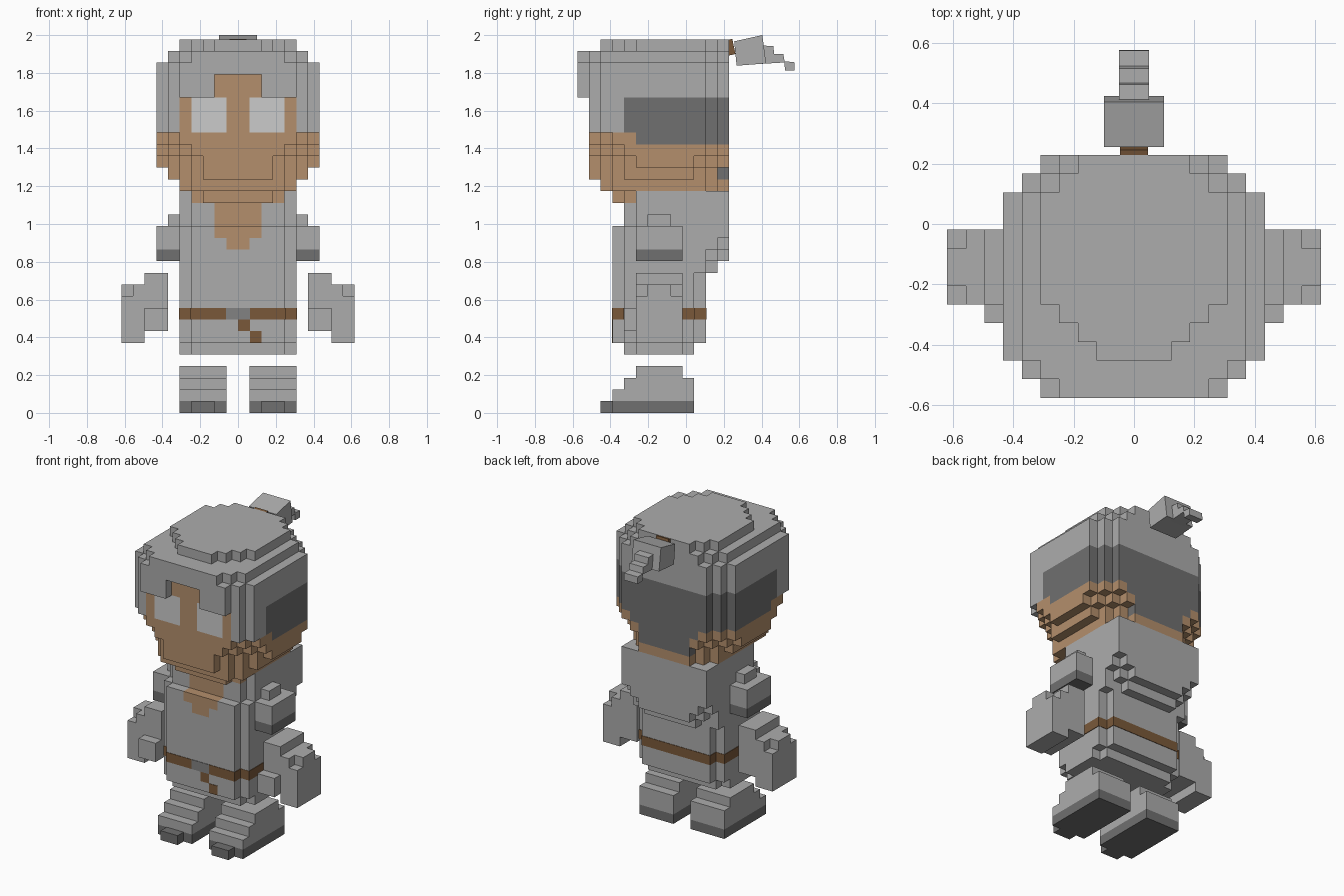
import bpy, bmesh
from mathutils import Vector

if "Cube" in bpy.data.objects:
    bpy.data.objects.remove(bpy.data.objects["Cube"])

V = 0.0618          # block size
Y0 = -0.575         # front of the first block row


def srgb(*c):
    return [((v / 255 + 0.055) / 1.055) ** 2.4 for v in c] + [1.0]


MATS = {}
for name, col in {
    "light_grey": srgb(172, 172, 172), "dark_grey": srgb(112, 112, 112),
    "skin": srgb(180, 143, 108), "eye_white": srgb(203, 203, 203),
    "leather": srgb(122, 89, 58), "buckle_grey": srgb(130, 130, 130),
}.items():
    MATS[name] = bpy.data.materials.new(name)
    MATS[name].diffuse_color = col
NAMES = list(MATS)


def finish(name, bm):
    me = bpy.data.meshes.new(name)
    bm.to_mesh(me)
    bm.free()
    for m in MATS.values():
        me.materials.append(m)
    ob = bpy.data.objects.new(name, me)
    bpy.context.collection.objects.link(ob)
    return ob


def blocks(name, cells, grow=1.0):
    """Mesh of the outer faces of {(i, j, k): colour} blocks."""
    bm = bmesh.new()
    verts = {}
    mid = Y0 + 7 * V

    def vert(p):
        if p not in verts:
            y = mid + (Y0 + p[1] * V - mid) * grow
            verts[p] = bm.verts.new((p[0] * V * grow, y, p[2] * V))
        return verts[p]

    for c, col in cells.items():
        for ax in range(3):
            for s in (0, 1):
                n = list(c)
                n[ax] += 2 * s - 1
                if tuple(n) in cells:
                    continue
                ring = []
                for u, w in ((0, 0), (1, 0), (1, 1), (0, 1)):
                    p = list(c)
                    p[ax] += s
                    p[(ax + 1) % 3] += u
                    p[(ax + 2) % 3] += w
                    ring.append(vert(tuple(p)))
                f = bm.faces.new(ring if s else ring[::-1])
                f.material_index = NAMES.index(col)
    return finish(name, bm)


def mirrored(rule, na, nj, nk):
    """Blocks on both sides of x = 0; rule gives a colour or None."""
    cells = {}
    for a in range(*na):
        for j in range(*nj):
            for k in range(*nk):
                col = rule(a, j, k)
                if col:
                    cells[a, j, k] = cells[-1 - a, j, k] = col
    return cells


# Head: per layer half width, first row, last row, front and back corner cut
HEAD = {18: (4, 3, 7, 4, 0), 19: (5, 2, 13, 3, 2), 20: (6, 1, 13, 4, 3),
        21: (7, 1, 13, 5, 3), 22: (7, 1, 13, 4, 2), 23: (7, 1, 13, 3, 2),
        30: (6, 0, 13, 2, 2), 31: (5, 2, 13, 5, 2)}


def head(a, j, k):
    w, j0, j1, f, b = HEAD.get(k, (7, 0 if k >= 27 else 1, 13, 2, 2))
    if not j0 <= j < j1 or a >= w - max(0, f - j) - max(0, b - 12 + j):
        return None
    if k >= 27:                              # hair and fringe
        if k < 29 and a < 2 and j < 2:
            return "skin" if j else None
        return "light_grey"
    if k >= 24:                              # eyes, temples, shaved sides
        if a < 5 and j < 3:
            return "eye_white" if 1 <= a < 4 and j == 1 else "skin"
        return "dark_grey" if j >= 4 else "light_grey"
    if k == 23:
        return "skin" if j < 5 else "dark_grey"
    nape = j == 12 and k >= 20 and a < (4 if k == 22 else 3)
    return "dark_grey" if nape else "skin"


blocks("head", mirrored(head, (0, 7), (0, 13), (18, 32)))


# Tunic with open collar and a hanging back flap
def tunic(a, j, k):
    if j >= 11:
        edge = 1 if j == 12 else 0
        return "light_grey" if a < 5 and k >= 12 + edge + max(0, a - 2) else None
    j0, j1 = (4, 10) if k == 5 else (3, 11) if k < 16 else (4, 11)
    if not j0 <= j < j1:
        return None
    if a >= 5 - (j == j0 or (j == j1 - 1 and k < 12)):
        return None
    if j == j0 and (k >= 15 and a < 2 or k == 14 and a < 1):
        return "skin"
    return "light_grey"


torso = mirrored(tunic, (0, 5), (3, 13), (5, 19))
blocks("tunic", torso)

# Belt with buckle and loose end
belt = {c: "leather" for c in torso if c[2] == 8}
belt[0, 3, 8] = belt[-1, 3, 8] = "buckle_grey"
belt[0, 3, 7] = belt[1, 3, 6] = "leather"
blocks("belt", belt, 1.012)


# Short sleeves with dark openings
def sleeve(a, j, k):
    if k == 16 and (a == 6 or j in (5, 8)):
        return None
    return "dark_grey" if k == 13 else "light_grey"


blocks("sleeves", mirrored(sleeve, (5, 7), (5, 9), (13, 17)))


# Floating hands with thumbs
def hand(a, j, k):
    if j == 4:
        return "light_grey" if a < 8 and k in (7, 8) else None
    lo, hi = (7, 12) if a < 8 else (6, 11)
    if not lo <= k < hi or (a == 9 and k == 10 and j in (5, 8)):
        return None
    return "light_grey"


blocks("hands", mirrored(hand, (6, 10), (4, 9), (6, 12)))


# Boots with dark soles
def boot(a, j, k):
    if j < 2 + k or (k == 3 and j > 8) or (k == 0 and j == 2 and a in (1, 4)):
        return None
    return "light_grey" if k else "dark_grey"


blocks("boots", mirrored(boot, (1, 5), (2, 10), (0, 4)))


# Ponytail: side profiles (y, z) extruded across x
def slab(name, half, profile, colour):
    bm = bmesh.new()
    face = bm.faces.new([bm.verts.new((-half, y, z)) for y, z in profile])
    ext = bmesh.ops.extrude_face_region(bm, geom=[face])["geom"]
    bmesh.ops.translate(bm, vec=Vector((2 * half, 0, 0)),
                        verts=[g for g in ext if isinstance(g, bmesh.types.BMVert)])
    bmesh.ops.recalc_face_normals(bm, faces=bm.faces)
    for f in bm.faces:
        f.material_index = NAMES.index(colour)
    return finish(name, bm)


slab("hair_tie", 0.046, [(0.20, 1.97), (0.245, 1.98), (0.262, 1.90), (0.22, 1.89)], "leather")
slab("ponytail", 0.10, [(0.255, 1.967), (0.404, 2.0), (0.424, 1.85), (0.268, 1.838)], "light_grey")
slab("ponytail_end", 0.05, [(0.40, 1.945), (0.462, 1.942), (0.467, 1.90), (0.515, 1.90),
                            (0.522, 1.86), (0.573, 1.858), (0.575, 1.812), (0.525, 1.812),
                            (0.52, 1.855), (0.40, 1.848)], "light_grey")

for m in bpy.data.materials:
    if m.users and not m.is_grease_pencil:
        m.use_nodes = True
        m.node_tree.nodes["Principled BSDF"].inputs["Base Color"].default_value = m.diffuse_color
